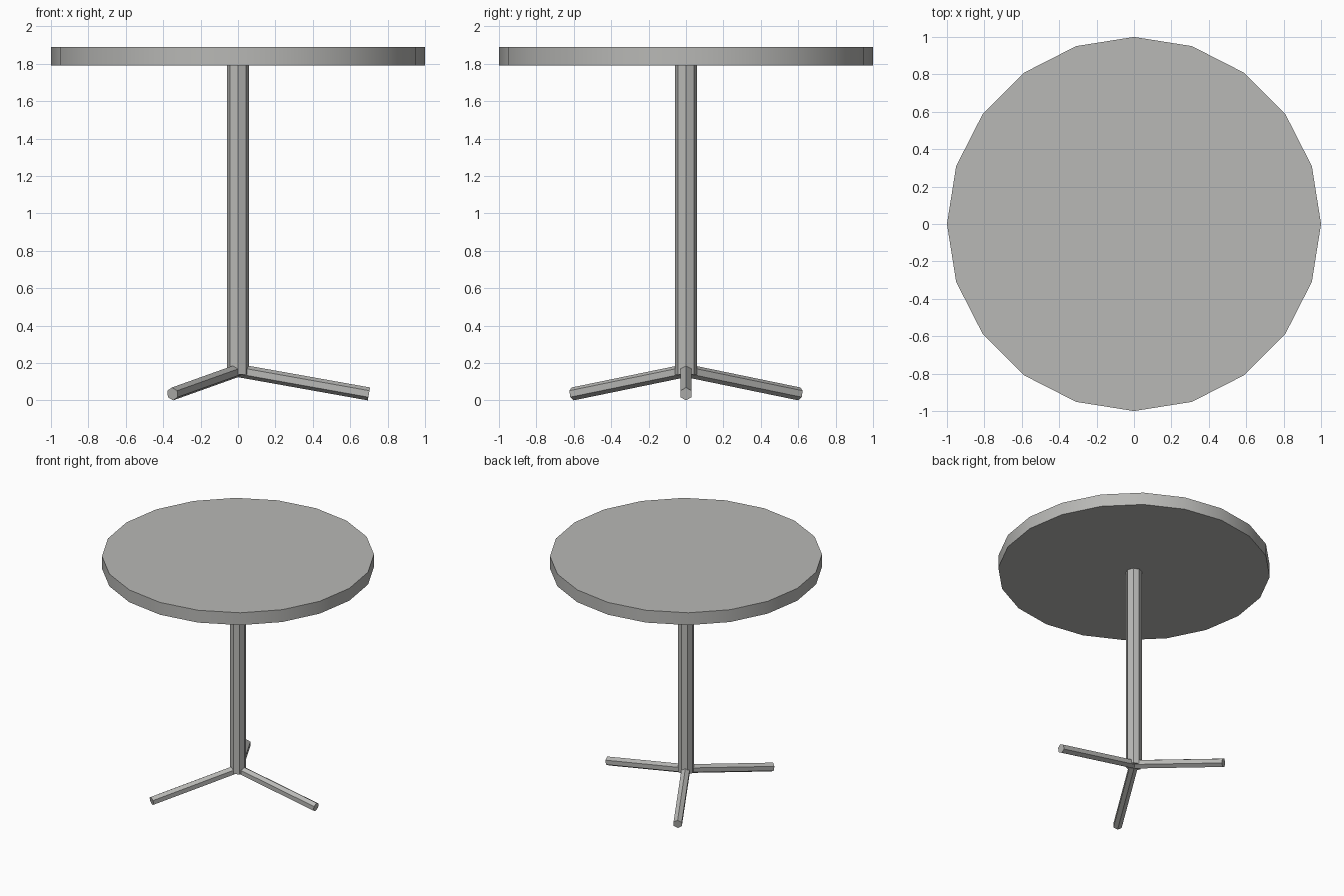
import bpy
from math import radians, cos, sin
from mathutils import Vector, Matrix

cube = bpy.data.objects.get("Cube")
if cube:
    bpy.data.objects.remove(cube, do_unlink=True)

grey = bpy.data.materials.new("warm_grey")
grey.use_nodes = True
colour = (0.48, 0.48, 0.465, 1)
grey.diffuse_color = colour
grey.node_tree.nodes["Principled BSDF"].inputs["Base Color"].default_value = colour


def rod(name, start, end, radius, sides, spin=0):
    """Prism from start to end with its first corner turned to +x, then spun."""
    start, end = Vector(start), Vector(end)
    axis = end - start
    bpy.ops.mesh.primitive_cylinder_add(vertices=sides, radius=radius, depth=axis.length)
    obj = bpy.context.object
    obj.name = obj.data.name = name
    obj.data.transform(Matrix.Rotation(radians(spin), 4, "Z"))
    obj.rotation_euler = axis.to_track_quat("Z", "Y").to_euler()
    obj.location = (start + end) / 2
    obj.data.materials.append(grey)
    bpy.ops.object.shade_smooth_by_angle(angle=radians(30))
    return obj


# Round top and central column
rod("table_top", (0, 0, 1.79), (0, 0, 1.89), 1.0, 20)
rod("column", (0, 0, 0.14), (0, 0, 1.79), 0.06, 8)

# Three hexagonal legs with a ridge along the top
for i, name in enumerate(("left_leg", "back_right_leg", "front_right_leg")):
    a = radians(120 * i)
    rod(name, (0, 0, 0.16), (0.7 * cos(a), 0.7 * sin(a), 0.035), 0.035, 6)
